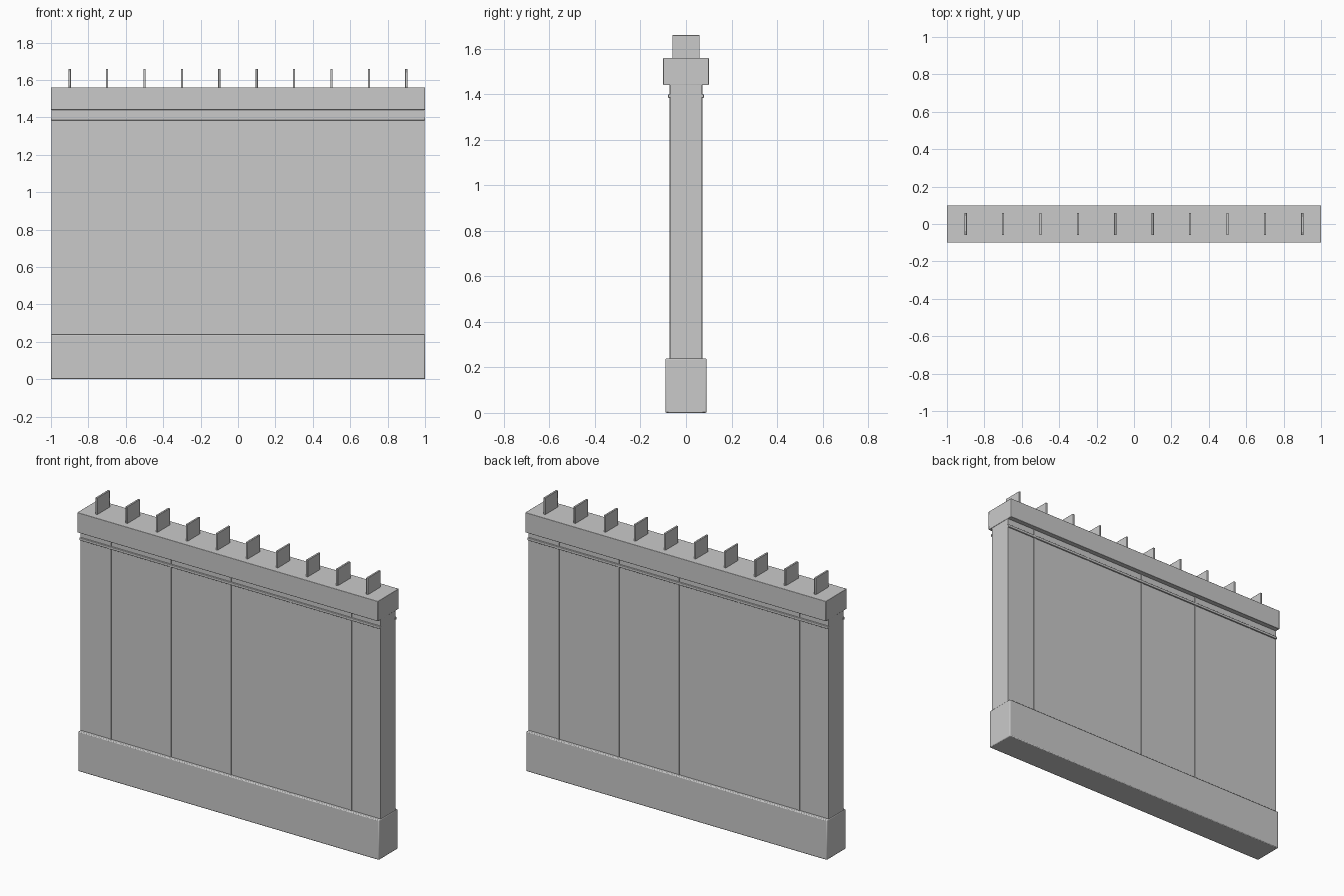
import bpy

cube = bpy.data.objects.get("Cube")
if cube:
    bpy.data.objects.remove(cube, do_unlink=True)

concrete = bpy.data.materials.new("concrete grey")
concrete.use_nodes = True
colour = (0.59, 0.59, 0.59, 1)
concrete.diffuse_color = colour
concrete.node_tree.nodes["Principled BSDF"].inputs["Base Color"].default_value = colour


def box(name, size, centre, bevel=0):
    bpy.ops.mesh.primitive_cube_add(size=1, location=centre)
    ob = bpy.context.object
    ob.name = name
    ob.scale = size
    bpy.ops.object.transform_apply(location=False, rotation=False, scale=True)
    ob.data.materials.append(concrete)
    if bevel:
        mod = ob.modifiers.new("edge", "BEVEL")
        mod.width = bevel
        mod.segments = 2
        bpy.ops.object.shade_smooth_by_angle()
    return ob


# Main slabs
box("base_plinth", (2, 0.18, 0.24), (0, 0, 0.12), 0.005)
box("wall_panel", (1.996, 0.14, 1.22), (0, 0, 0.84))
box("top_coping", (2, 0.2, 0.12), (0, 0, 1.50), 0.002)

# Joint ribs and horizontal rail on both faces
for side, face in ((-1, "front"), (1, "back")):
    box(face + "_rail", (2, 0.01, 0.016), (0, side * 0.073, 1.392), 0.002)
    for i in range(5):
        box(f"{face}_joint_{i + 1}", (0.012, 0.006, 1.2),
            (-0.8 + 0.4 * i, side * 0.07, 0.84))

# Upright fins along the coping
for i in range(10):
    box(f"top_fin_{i + 1}", (0.012, 0.12, 0.11), (-0.9 + 0.2 * i, 0, 1.605), 0.002)
